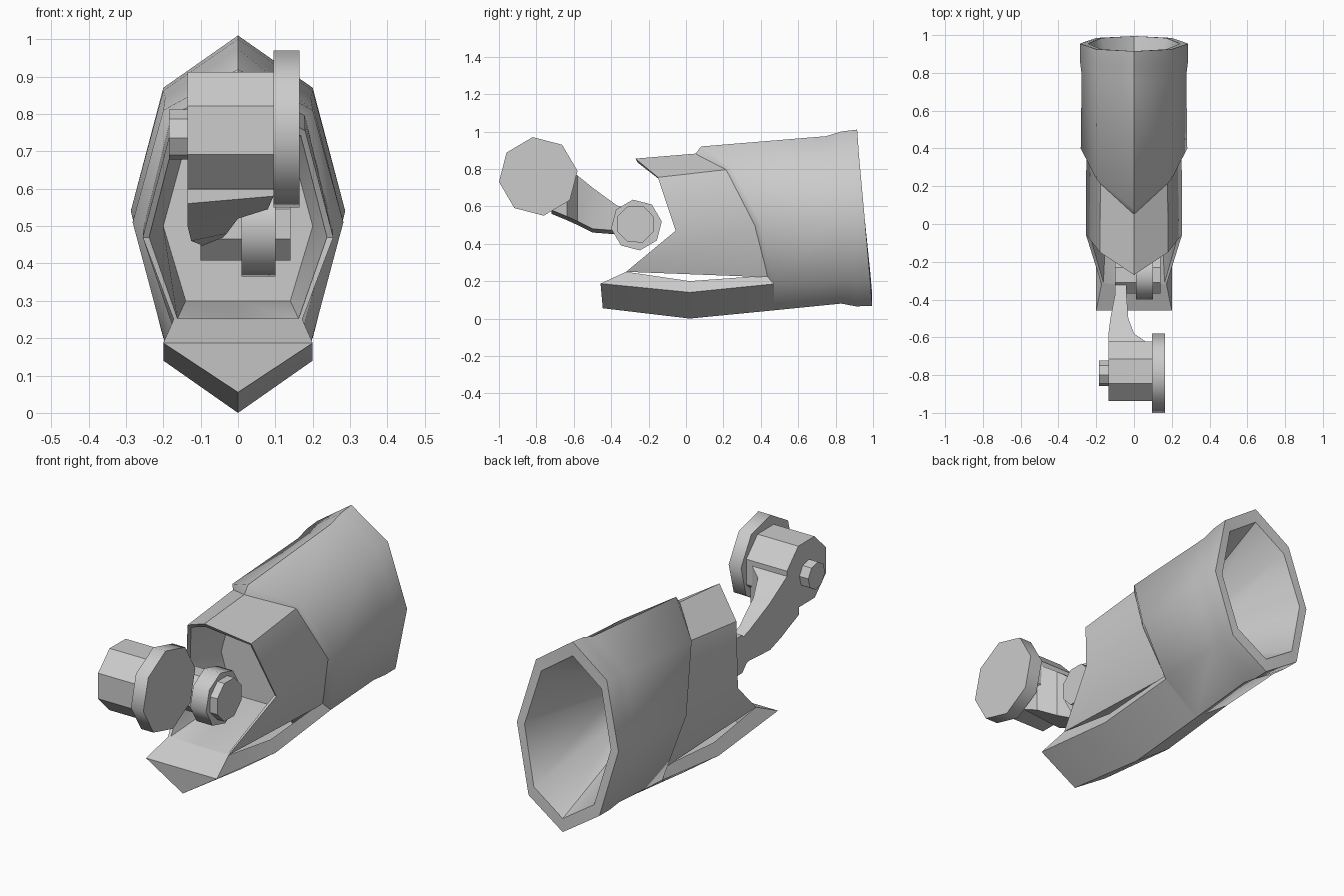
import bpy, bmesh, math
from mathutils import Vector

if "Cube" in bpy.data.objects:
    bpy.data.objects.remove(bpy.data.objects["Cube"])


def make(name, verts, faces, angle=45):
    me = bpy.data.meshes.new(name)
    me.from_pydata([tuple(v) for v in verts], [], faces)
    bm = bmesh.new()
    bm.from_mesh(me)
    bmesh.ops.recalc_face_normals(bm, faces=bm.faces)
    bm.to_mesh(me)
    bm.free()
    me.shade_smooth()
    me.set_sharp_from_angle(angle=math.radians(angle))
    ob = bpy.data.objects.new(name, me)
    bpy.context.collection.objects.link(ob)
    return ob


def mirrored(half):
    """Half outline (top, upper, mid, lower, bottom) to a full eight-point ring."""
    return list(half) + [(-x, y, z) for x, y, z in reversed(half[1:-1])]


def shrink(half, f, dy=0.0, zc=0.53):
    return [(x * f, y + dy, zc + (z - zc) * f) for x, y, z in half]


def loft(name, rings, caps=(True, True), angle=45):
    n = len(rings[0])
    verts = [p for r in rings for p in r]
    faces = []
    for i in range(len(rings) - 1):
        for j in range(n):
            k = (j + 1) % n
            faces.append((i * n + j, i * n + k, (i + 1) * n + k, (i + 1) * n + j))
    if caps[0]:
        faces.append(tuple(range(n)))
    if caps[1]:
        faces.append(tuple(range(len(verts) - n, len(verts))))
    return make(name, verts, faces, angle)


def drum(name, x0, x1, cy, cz, r, phase, sides=8, angle=30):
    """Prism lying along x."""
    rings = []
    for x in (x0, x1):
        rings.append([(x, cy + r * math.cos(math.radians(phase) + math.tau * i / sides),
                       cz + r * math.sin(math.radians(phase) + math.tau * i / sides))
                      for i in range(sides)])
    return loft(name, rings, angle=angle)


# Rear sleeve: recessed back, raised rim, body and chamfered front edge
rim = [(0, .915, 1.01), (.2, .925, .87), (.287, .955, .54), (.2, .985, .2), (0, .995, .068)]
rim_front = [(0, .83, 1.0), (.2, .84, .862), (.287, .87, .54), (.2, .9, .2), (0, .91, .065)]
step = [(0, .75, .975), (.195, .765, .845), (.277, .79, .535), (.195, .82, .205), (0, .83, .08)]
lip_out = [(0, .08, .92), (.2, .24, .81), (.282, .40, .51), (.195, .47, .185), (0, .47, .044)]
lip_in = [(0, .05, .88), (.175, .21, .795), (.25, .365, .5), (.17, .43, .23), (0, .43, .1)]
mouth = shrink(rim, .85)
deep = [(x * .35, .42, .53 + (z - .53) * .35) for x, y, z in rim]
loft("rear_sleeve", [mirrored(h) for h in (deep, mouth, rim, rim_front, step, lip_out, lip_in)],
     caps=(True, False))

# Front sleeve: notched collar with a closed cavity
back = [(0, .09, .885), (.178, .25, .8), (.252, .41, .5), (.172, .46, .22), (0, .46, .22)]
front = [(0, -.27, .855), (.18, -.15, .755), (.255, -.055, .47), (.172, -.32, .25), (0, -.32, .25)]
inner = [(0, -.26, .835), (.168, -.14, .742), (.238, -.045, .47), (.162, -.31, .252), (0, -.31, .252)]
cavity = [(0, .15, .80), (.14, .15, .72), (.2, .15, .5), (.14, .15, .3), (0, .15, .3)]
loft("front_sleeve", [mirrored(h) for h in (back, front, inner, cavity)], caps=(False, True))

# Under plate: V-shaped trough running forward below the sleeve
sections = [((.17, .43, .23), (.195, .47, .185), (0, .47, .044)),
            ((.172, .02, .2), (.2, .02, .14), (0, .02, 0)),
            ((.172, -.32, .25), (.2, -.457, .187), (0, -.445, .055))]
verts, faces = [], []
for lip, edge, keel in sections:
    verts += [lip, edge, keel, (-edge[0], *edge[1:]), (-lip[0], *lip[1:])]
for i in range(2):
    for j in range(4):
        a = i * 5 + j
        faces.append((a, a + 1, a + 6, a + 5))
faces += [(11, 12, 13), (10, 11, 13, 14)]
make("under_plate", verts, faces, 40)

# Wheel end of the linkage
drum("wheel_disc", .095, .165, -.79, .76, .212, 98, angle=50)
drum("wheel_hub", -.135, .1, -.78, .755, .17, 67)
drum("hub_cap", -.185, -.13, -.79, .745, .068, 98)

# Arm joining the hub to the pivot
stations = [(-.72, -.135, .095, .56, .85), (-.635, -.135, .08, .525, .80),
            (-.58, -.135, .0, .50, .765), (-.50, -.125, -.03, .46, .70),
            (-.37, -.1, -.04, .45, .605), (-.26, -.1, -.04, .43, .57)]
loft("link_arm", [[(a, y, lo), (b, y, lo + .02), (b, y, hi), (a, y, hi)]
                  for y, a, b, lo, hi in stations], angle=25)

# Pivot at the sleeve mouth
drum("pivot_disc", .01, .1, -.265, .5, .137, 98, angle=50)
drum("pivot_pin", -.1, .14, -.27, .505, .105, 67)
